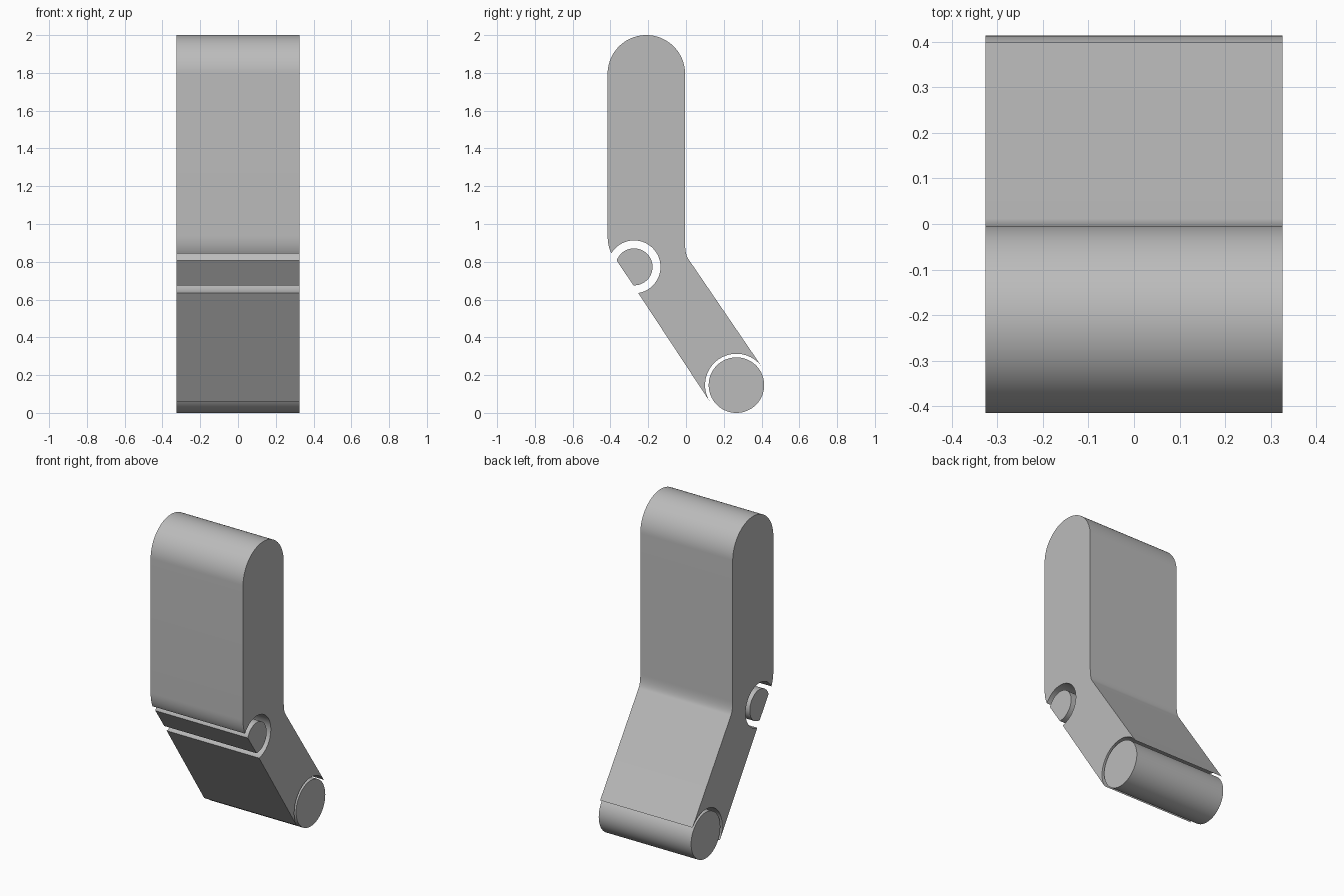
import bpy, bmesh
from math import sin, cos, radians

cube = bpy.data.objects.get("Cube")
if cube:
    bpy.data.objects.remove(cube, do_unlink=True)

HALF_WIDTH = 0.326
HINGE = (-0.275, 0.773)   # upper pin centre (y, z)
FOOT = (0.267, 0.147)     # lower roller centre (y, z)

grey = bpy.data.materials.new("plain grey")
grey.use_nodes = True
grey.diffuse_color = (0.5, 0.5, 0.5, 1)
grey.node_tree.nodes["Principled BSDF"].inputs["Base Color"].default_value = (0.5, 0.5, 0.5, 1)


def arc(centre, r, a0, a1, n):
    angles = [radians(a0 + (a1 - a0) * i / n) for i in range(n + 1)]
    return [(centre[0] + r * cos(a), centre[1] + r * sin(a)) for a in angles]


def bend(a, b, c, n=10):
    ts = [i / n for i in range(n + 1)]
    return [tuple((1 - t) ** 2 * a[k] + 2 * t * (1 - t) * b[k] + t * t * c[k]
                  for k in (0, 1)) for t in ts]


def extrude_profile(name, points):
    """Extrude a closed (y, z) outline across the full width."""
    bm = bmesh.new()
    face = bm.faces.new([bm.verts.new((-HALF_WIDTH, y, z)) for y, z in points])
    ext = bmesh.ops.extrude_face_region(bm, geom=[face])
    moved = [v for v in ext["geom"] if isinstance(v, bmesh.types.BMVert)]
    bmesh.ops.translate(bm, verts=moved, vec=(2 * HALF_WIDTH, 0, 0))
    bmesh.ops.recalc_face_normals(bm, faces=bm.faces)
    mesh = bpy.data.meshes.new(name)
    bm.to_mesh(mesh)
    bm.free()
    mesh.materials.append(grey)
    obj = bpy.data.objects.new(name, mesh)
    bpy.context.collection.objects.link(obj)
    bpy.ops.object.select_all(action="DESELECT")
    obj.select_set(True)
    bpy.context.view_layer.objects.active = obj
    bpy.ops.object.shade_smooth_by_angle(angle=radians(25))
    return obj


# Bent arm: rounded top, front bend, hinge socket, foot socket, back bend
arm = arc((-0.21, 1.795), 0.205, 0, 180, 48)
arm += bend((-0.415, 0.94), (-0.415, 0.885), (-0.395, 0.845))
arm += arc(HINGE, 0.14, 149, -81, 48)
arm += arc(FOOT, 0.166, 211, 37, 40)
arm += bend((0.012, 0.815), (-0.005, 0.84), (-0.005, 0.9))
extrude_profile("bent_arm", arm)

# Hinge pin with a flat front, flush with the lower arm
extrude_profile("hinge_pin", arc(HINGE, 0.098, 160, -92, 48))

# Round roller at the foot
extrude_profile("foot_roller", arc(FOOT, 0.147, 0, 354.375, 63))
